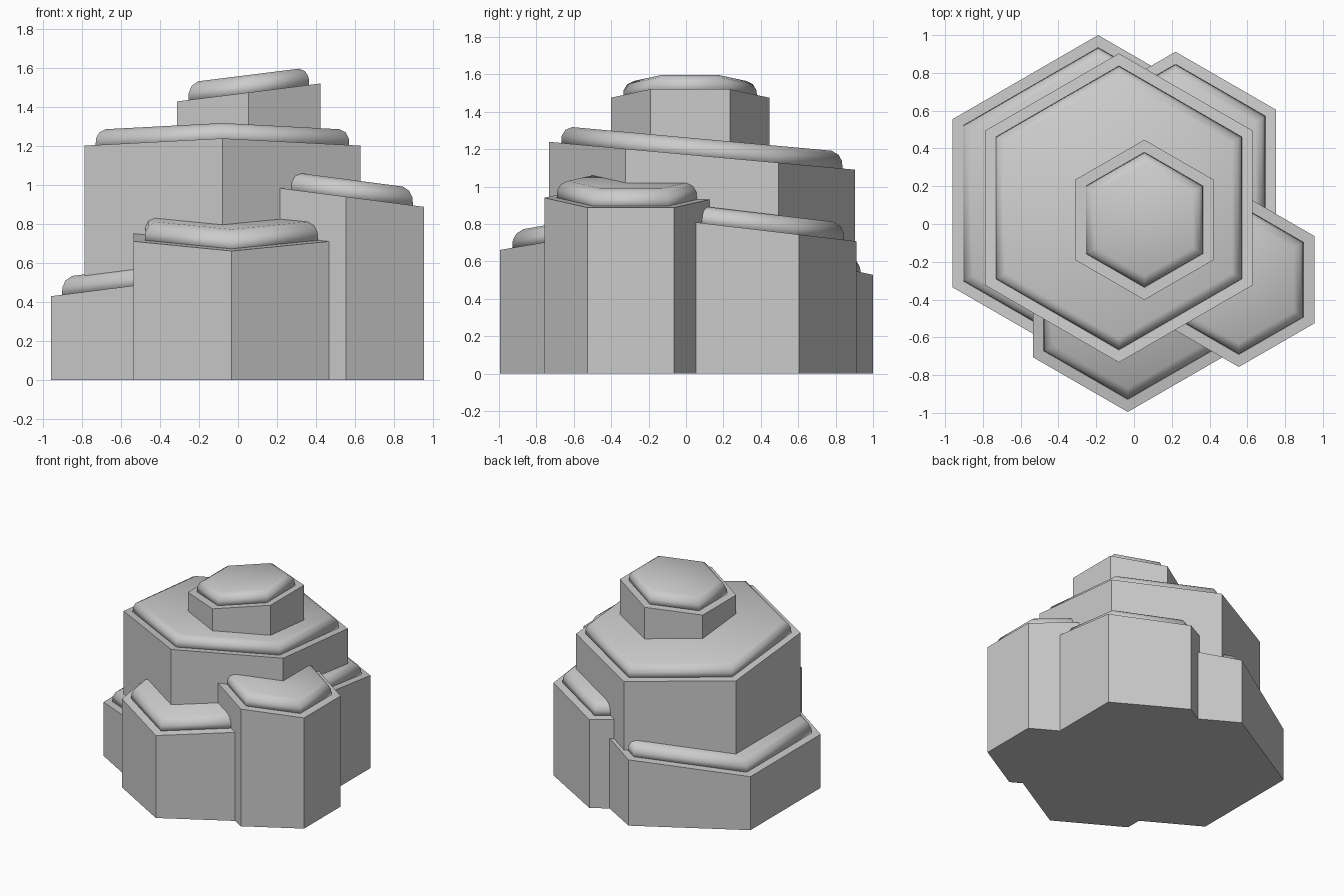
import bpy, bmesh, math

if "Cube" in bpy.data.objects:
    bpy.data.objects.remove(bpy.data.objects["Cube"])


def hex_rings(name, centre, slope, rings, smooth):
    """Closed hexagonal solid from (radius, height, tilted) rings; tilted rings follow the slope."""
    cx, cy = centre
    bm = bmesh.new()
    loops = []
    for radius, z, tilted in rings:
        loop = []
        for i in range(6):
            a = math.radians(30 + 60 * i)
            dx, dy = radius * math.cos(a), radius * math.sin(a)
            dz = (slope[0] * dx + slope[1] * dy) if tilted else 0
            loop.append(bm.verts.new((cx + dx, cy + dy, z + dz)))
        loops.append(loop)
    for lo, hi in zip(loops, loops[1:]):
        for i in range(6):
            j = (i + 1) % 6
            bm.faces.new((lo[i], lo[j], hi[j], hi[i]))
    bm.faces.new(loops[0][::-1])
    bm.faces.new(loops[-1])
    bmesh.ops.recalc_face_normals(bm, faces=bm.faces[:])
    for f in bm.faces:
        f.smooth = smooth
    mesh = bpy.data.meshes.new(name)
    bm.to_mesh(mesh)
    bm.free()
    obj = bpy.data.objects.new(name, mesh)
    bpy.context.collection.objects.link(obj)
    return obj


# rounded cap profile: (inset from column radius, height above column top)
CAP = [(0.065, -0.01), (0.069, 0.04), (0.088, 0.072), (0.125, 0.09)]


def rock_column(name, centre, radius, z, slope):
    # flat-faced shaft with a slanted top
    hex_rings(name + "_column", centre, slope,
              [(radius, 0, False), (radius, z, True)], False)
    # smooth softened cap
    hex_rings(name + "_cap", centre, slope,
              [(radius - inset, z + h, True) for inset, h in CAP], True)


# name, centre, radius, top height at centre, top slope in x and y
COLUMNS = [
    ("main", (-0.08, 0.085), 0.818, 1.165, (0, -0.091)),
    ("peak", (0.055, 0.022), 0.424, 1.475, (0.125, 0)),
    ("left", (-0.19, 0.11), 0.89, 0.528, (0.128, 0)),
    ("back", (0.22, 0.297), 0.615, 0.78, (0, -0.118)),
    ("right", (0.555, -0.295), 0.462, 0.94, (-0.13, 0)),
    ("front", (-0.033, -0.415), 0.58, 0.76, (0, 0.17)),
]
for column in COLUMNS:
    rock_column(*column)
